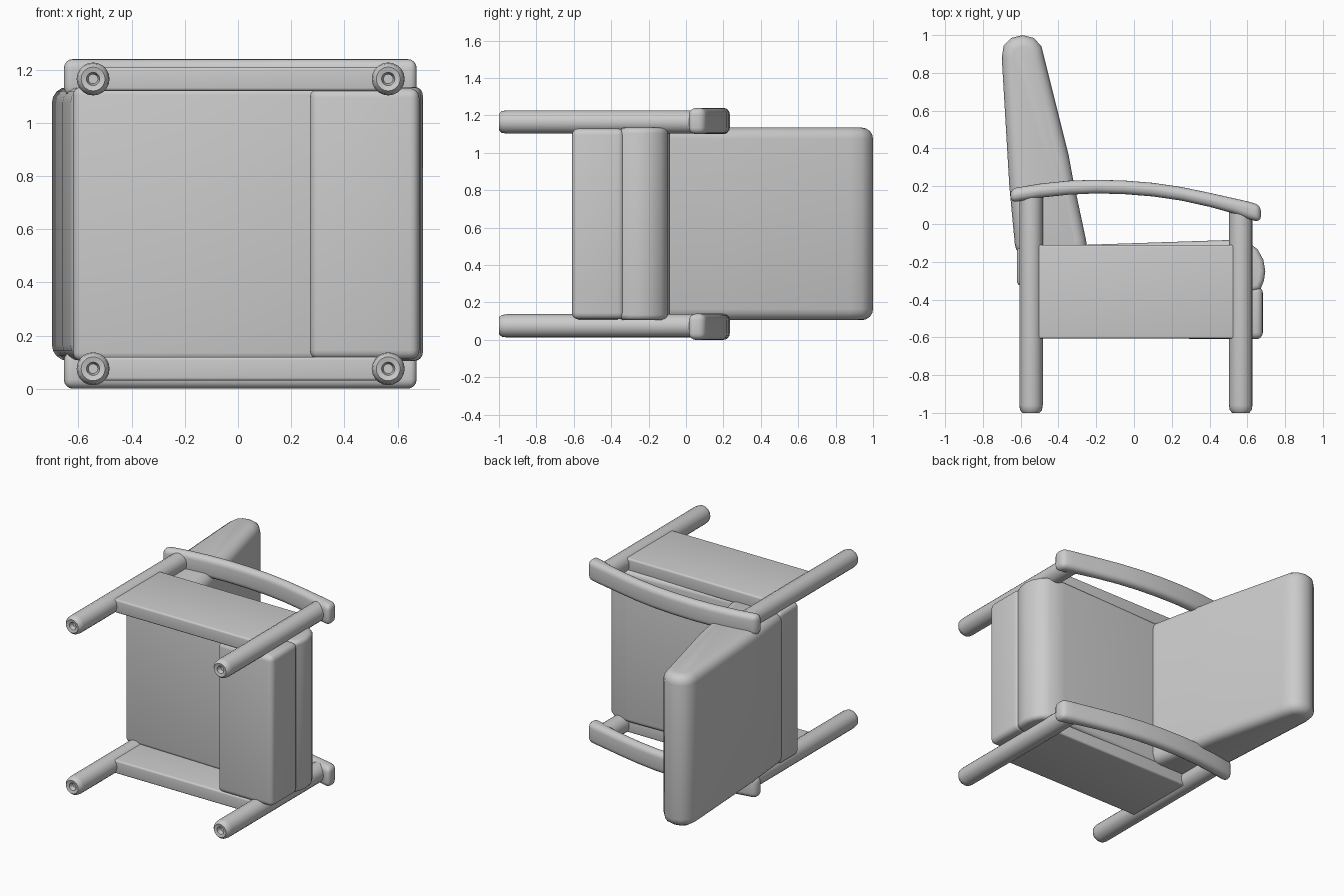
import bpy, bmesh, math

cube = bpy.data.objects.get("Cube")
if cube:
    bpy.data.objects.remove(cube, do_unlink=True)

GREY = (0.6, 0.6, 0.6, 1.0)
mat = bpy.data.materials.new("plain grey")
mat.diffuse_color = GREY
mat.use_nodes = True
mat.node_tree.nodes["Principled BSDF"].inputs["Base Color"].default_value = GREY

MID = 0.62  # middle of the chair's width, which runs along z


def finish(name, bm):
    bmesh.ops.recalc_face_normals(bm, faces=bm.faces)
    mesh = bpy.data.meshes.new(name)
    bm.to_mesh(mesh)
    bm.free()
    mesh.materials.append(mat)
    obj = bpy.data.objects.new(name, mesh)
    bpy.context.collection.objects.link(obj)
    bpy.ops.object.select_all(action='DESELECT')
    obj.select_set(True)
    bpy.context.view_layer.objects.active = obj
    bpy.ops.object.shade_smooth_by_angle(angle=math.radians(40))
    return obj


def prism(name, outline, z0, z1, radius):
    """Extrude an xy outline across the width and round its hard edges."""
    bm = bmesh.new()
    face = bm.faces.new([bm.verts.new((x, y, z0)) for x, y in outline])
    ext = bmesh.ops.extrude_face_region(bm, geom=[face])
    for v in ext["geom"]:
        if isinstance(v, bmesh.types.BMVert):
            v.co.z = z1
    bmesh.ops.recalc_face_normals(bm, faces=bm.faces)
    hard = [e for e in bm.edges if e.calc_face_angle(0) > math.radians(50)]
    bmesh.ops.bevel(bm, geom=hard, offset=radius, segments=4, profile=0.5,
                    affect='EDGES', clamp_overlap=True)
    return finish(name, bm)


def rect(x0, y0, x1, y1):
    return [(x0, y0), (x1, y0), (x1, y1), (x0, y1)]


def lathe_leg(name, x, z, top, sides=20):
    """Round leg along y with a small dimple in the foot."""
    profile = [(0.018, -0.965), (0.025, -0.995), (0.045, -1.0),
               (0.058, -0.985), (0.062, -0.96), (0.062, top)]
    bm = bmesh.new()
    rings = []
    for r, y in profile:
        rings.append([bm.verts.new((x + r * math.cos(a), y, z + r * math.sin(a)))
                      for a in (2 * math.pi * i / sides for i in range(sides))])
    for a, b in zip(rings, rings[1:]):
        for i in range(sides):
            j = (i + 1) % sides
            bm.faces.new((a[i], a[j], b[j], b[i]))
    bm.faces.new(rings[0])
    bm.faces.new(rings[-1])
    return finish(name, bm)


# Backrest: tapered wedge with a rounded head
prism("backrest",
      [(-0.625, -0.17), (-0.24, -0.17), (-0.255, -0.08), (-0.325, 0.25),
       (-0.345, 0.36), (-0.475, 0.88), (-0.49, 0.94), (-0.53, 0.985), (-0.59, 1.0),
       (-0.65, 0.985), (-0.69, 0.945), (-0.70, 0.88), (-0.66, 0.2)],
      0.105, 1.135, 0.06)

# Seat cushion with a rolled front edge
prism("seat_cushion",
      [(-0.62, -0.33), (0.63, -0.36), (0.67, -0.345), (0.688, -0.30),
       (0.695, -0.25), (0.685, -0.19), (0.655, -0.135), (0.61, -0.10),
       (0.5, -0.085), (-0.25, -0.11), (-0.62, -0.12)],
      0.105, 1.135, 0.03)

# Deep apron under the front of the seat
prism("front_apron", rect(0.27, -0.61, 0.682, -0.33), 0.11, 1.13, 0.035)

# Armrest centre line from back to front: x, y, half thickness
arm_path = [(-0.655, 0.15, 0.037), (-0.5, 0.176, 0.037), (-0.35, 0.192, 0.037),
            (-0.2, 0.198, 0.036), (-0.05, 0.194, 0.036), (0.1, 0.182, 0.036),
            (0.25, 0.16, 0.036), (0.4, 0.128, 0.037), (0.52, 0.098, 0.040),
            (0.6, 0.074, 0.046), (0.672, 0.054, 0.046)]
arm_outline = ([(x, y - t) for x, y, t in arm_path]
               + [(x, y + t) for x, y, t in reversed(arm_path)])

# Side frames, the same on both sides
for side, s in (("right", -1), ("left", 1)):
    leg_z = MID + s * 0.545
    lathe_leg(f"{side}_back_leg", -0.545, leg_z, 0.16)
    lathe_leg(f"{side}_front_leg", 0.565, leg_z, 0.07)
    z0, z1 = sorted((MID + s * 0.50, MID + s * 0.59))
    prism(f"{side}_side_panel", rect(-0.56, -0.607, 0.58, -0.11), z0, z1, 0.012)
    z0, z1 = sorted((MID + s * 0.48, MID + s * 0.62))
    prism(f"{side}_armrest", arm_outline, z0, z1, 0.034)
